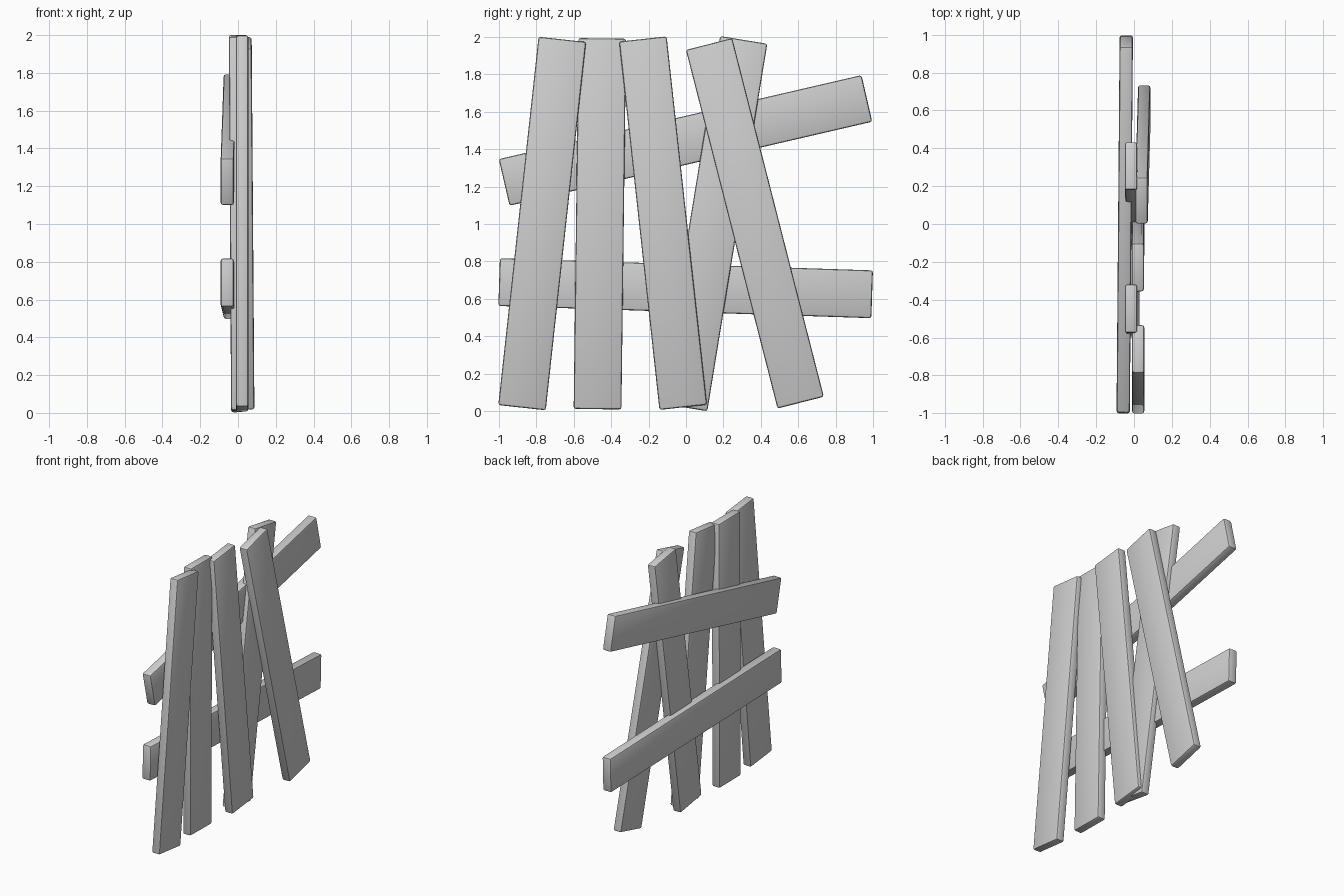
import bpy
import bmesh
from mathutils import Vector, Matrix

cube = bpy.data.objects.get("Cube")
if cube:
    bpy.data.objects.remove(cube, do_unlink=True)

# Single pale grey for all boards
grey = bpy.data.materials.new("pale_grey")
grey.use_nodes = True
colour = (0.62, 0.62, 0.62, 1)
grey.diffuse_color = colour
grey.node_tree.nodes["Principled BSDF"].inputs["Base Color"].default_value = colour

WIDTH = 0.255
THICK = 0.065


def plank(name, start, end, thick=THICK):
    """Softly bevelled board running between the centres of its two ends."""
    start, end = Vector(start), Vector(end)
    along = end - start
    length = along.length
    along.normalize()
    across = along.cross(Vector((1, 0, 0))).normalized()
    normal = across.cross(along)
    bm = bmesh.new()
    bmesh.ops.create_cube(bm, size=1)
    bmesh.ops.scale(bm, vec=(thick, WIDTH, length), verts=bm.verts)
    mesh = bpy.data.meshes.new(name)
    bm.to_mesh(mesh)
    bm.free()
    mesh.materials.append(grey)
    obj = bpy.data.objects.new(name, mesh)
    bpy.context.collection.objects.link(obj)
    frame = Matrix((normal, across, along)).transposed().to_4x4()
    obj.matrix_world = Matrix.Translation((start + end) / 2) @ frame
    bevel = obj.modifiers.new("soft_edges", "BEVEL")
    bevel.width = 0.012
    bevel.segments = 2
    bpy.ops.object.select_all(action="DESELECT")
    obj.select_set(True)
    bpy.context.view_layer.objects.active = obj
    bpy.ops.object.modifier_apply(modifier=bevel.name)
    bpy.ops.object.shade_smooth_by_angle()
    return obj


# Upright boards, from the front end to the back end
plank("upright_board_1", (0.022, -0.875, 0.02), (0.022, -0.66, 1.985))
plank("upright_board_2", (-0.004, -0.472, 0.012), (-0.016, -0.447, 1.99))
plank("upright_board_3", (0.022, -0.015, 0.022), (0.02, -0.23, 1.987))
plank("upright_board_4", (-0.004, -0.012, 0.022), (-0.016, 0.308, 1.982))
plank("upright_board_5", (0.054, 0.612, 0.047), (0.04, 0.123, 1.96))

# Cross rails behind the uprights
plank("upper_rail", (-0.057, -0.97, 1.222), (-0.041, 0.965, 1.67), 0.07)
plank("lower_rail", (-0.057, -0.997, 0.69), (-0.041, 0.993, 0.625), 0.07)
